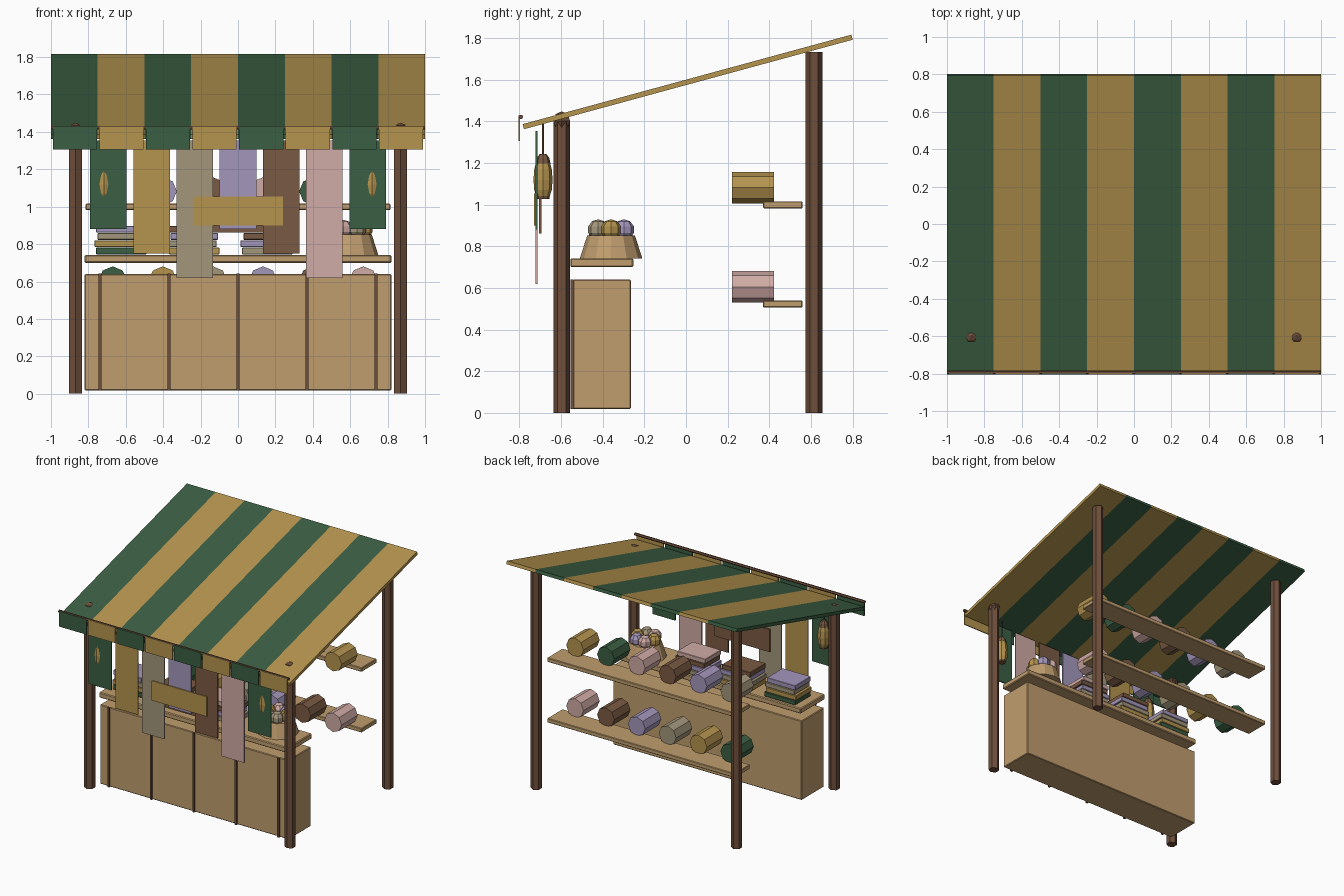
import bpy, bmesh, math
from mathutils import Matrix

if "Cube" in bpy.data.objects:
    bpy.data.objects.remove(bpy.data.objects["Cube"])


def srgb(h):
    out = []
    for i in (0, 2, 4):
        c = int(h[i:i + 2], 16) / 255
        out.append(c / 12.92 if c <= 0.04045 else ((c + 0.055) / 1.055) ** 2.4)
    return (*out, 1.0)


MATS = {}
for key, hexcol in {"green": "3B5F43", "gold": "B5944F", "grey": "A4977C", "lilac": "A497BC",
                    "brown": "7A5A43", "pink": "D0ABA6", "post wood": "6E4E3B",
                    "light wood": "C09D6E"}.items():
    MATS[key] = bpy.data.materials.new(key)
    MATS[key].diffuse_color = srgb(hexcol)
CLOTH = ["green", "gold", "grey", "lilac", "brown", "pink"]


def finish(name, bm, color, bevel=0.0):
    bmesh.ops.recalc_face_normals(bm, faces=bm.faces)
    me = bpy.data.meshes.new(name)
    bm.to_mesh(me)
    bm.free()
    ob = bpy.data.objects.new(name, me)
    bpy.context.collection.objects.link(ob)
    me.materials.append(MATS[color])
    if bevel:
        mod = ob.modifiers.new("bevel", "BEVEL")
        mod.width = bevel
        mod.segments = 1
    return ob


def box(name, color, x, y, z, bevel=0.0):
    """Box from (min, max) pairs."""
    bm = bmesh.new()
    size = [b - a for a, b in (x, y, z)]
    mid = [(a + b) / 2 for a, b in (x, y, z)]
    bmesh.ops.create_cube(bm, size=1, matrix=Matrix.Translation(mid) @ Matrix.Diagonal((*size, 1)))
    return finish(name, bm, color, bevel)


def lathe(name, color, profile, sides, loc, axis="Z"):
    """Closed flat-sided turned shape from (radius, height) points."""
    bm = bmesh.new()
    rings = []
    for r, h in profile:
        rings.append([bm.verts.new((r * math.sin(2 * math.pi * i / sides),
                                    r * math.cos(2 * math.pi * i / sides), h)) for i in range(sides)])
    for a, b in zip(rings, rings[1:]):
        for i in range(sides):
            j = (i + 1) % sides
            bm.faces.new((a[i], a[j], b[j], b[i]))
    bm.faces.new(rings[0])
    bm.faces.new(rings[-1])
    rot = {"Z": Matrix(), "Y": Matrix.Rotation(math.pi / 2, 4, "X"),
           "X": Matrix.Rotation(math.pi / 2, 4, "Y")}[axis]
    bm.transform(Matrix.Translation(loc) @ rot)
    return finish(name, bm, color)


def ball(name, color, r, loc, sides, rings):
    bm = bmesh.new()
    bmesh.ops.create_uvsphere(bm, u_segments=sides, v_segments=rings, radius=r)
    bm.transform(Matrix.Translation(loc) @ Matrix.Rotation(math.pi / 2, 4, "Z"))
    return finish(name, bm, color)


# Posts with finials on the front pair
for s in (-1, 1):
    lathe("front_post", "post wood", [(0.04, 0), (0.04, 1.40)], 6, (s * 0.87, -0.597, 0))
    ball("post_finial", "post wood", 0.047, (s * 0.87, -0.597, 1.402), 6, 4)
    lathe("back_post", "post wood", [(0.04, 0), (0.04, 1.735)], 6, (s * 0.87, 0.615, 0))

# Striped sloping canopy
tilt = math.atan2(0.43, 1.58)
for i in range(8):
    bm = bmesh.new()
    bmesh.ops.create_cube(bm, size=1, matrix=Matrix.Translation((-0.875 + 0.25 * i, 0.008, 1.59))
                          @ Matrix.Rotation(tilt, 4, "X") @ Matrix.Diagonal((0.25, 1.637, 0.025, 1)))
    finish("canopy_stripe", bm, CLOTH[i % 2])

# Valance flaps hanging from a rail
lathe("valance_rail", "post wood", [(0.011, -1), (0.011, 1)], 6, (0, -0.793, 1.422), "X")
for i in range(8):
    x = -0.872 + 0.249 * i
    box("valance_flap", CLOTH[i % 2], (x - 0.118, x + 0.118), (-0.805, -0.797), (1.307, 1.428))

# Counter
box("counter_body", "light wood", (-0.82, 0.82), (-0.543, -0.265), (0.018, 0.64), 0.005)
box("counter_top", "light wood", (-0.82, 0.82), (-0.556, -0.253), (0.70, 0.742), 0.006)
for i in range(-2, 3):
    box("counter_batten", "post wood", (i * 0.369 - 0.008, i * 0.369 + 0.008),
        (-0.556, -0.54), (0.018, 0.642))

# Back shelves with cloth rolls
for shelf, (z, offset) in enumerate(((0.507, 0), (0.983, 2))):
    box("shelf", "light wood", (-0.815, 0.815), (0.37, 0.56), (z, z + 0.033), 0.004)
    for i in range(6):
        lathe("cloth_roll", CLOTH[(i + offset) % 6], [(0.075, -0.1), (0.075, 0.1)], 8,
              (-0.67 + 0.268 * i, 0.322, z + 0.099), "Y")

# Stacks of folded cloth
for k in range(3):
    cx = -0.63 + 0.39 * k
    for j in range(4):
        w = 0.135 - 0.004 * j
        z = 0.745 + 0.039 * j
        dx = 0.006 * (-1) ** j
        box("folded_cloth", CLOTH[(k + j) % 6], (cx - w + dx, cx + w + dx),
            (-0.465, -0.27), (z, z + 0.036), 0.003)

# Basket with cloth bundles
lathe("basket", "light wood", [(0.15, 0.742), (0.115, 0.852)], 12, (0.60, -0.36, 0))
for i, c in enumerate(["gold", "lilac", "pink", "gold", "pink", "grey"]):
    a = math.radians(60 * i)
    ball("cloth_bundle", c, 0.05, (0.60 + 0.072 * math.cos(a), -0.36 + 0.072 * math.sin(a), 0.88), 8, 5)

# Hanging banners, lengths repeating in threes
for i in range(7):
    x = -0.693 + 0.231 * i
    box("banner", CLOTH[i % 6], (x - 0.098, x + 0.098), (-0.723, -0.713),
        ((0.88, 0.75, 0.62)[i % 3], 1.355))

# Sign board
box("sign_back", "brown", (-0.24, 0.24), (-0.706, -0.694), (0.862, 1.04))
box("sign_face", "gold", (-0.24, 0.24), (-0.731, -0.723), (0.90, 1.055))

# Lanterns
for s in (-1, 1):
    loc = (s * 0.717, -0.687, 0)
    lathe("lantern_body", "gold", [(0.032, 1.04), (0.042, 1.07), (0.046, 1.12), (0.042, 1.17),
                                   (0.034, 1.2)], 8, loc)
    lathe("lantern_base", "brown", [(0.03, 1.028), (0.033, 1.042)], 8, loc)
    lathe("lantern_cap", "brown", [(0.036, 1.198), (0.03, 1.225), (0.015, 1.245)], 8, loc)
    lathe("lantern_cord", "brown", [(0.004, 1.24), (0.004, 1.4)], 6, loc)

for m in bpy.data.materials:
    if m.users and not m.is_grease_pencil:
        m.use_nodes = True
        m.node_tree.nodes["Principled BSDF"].inputs["Base Color"].default_value = m.diffuse_color
